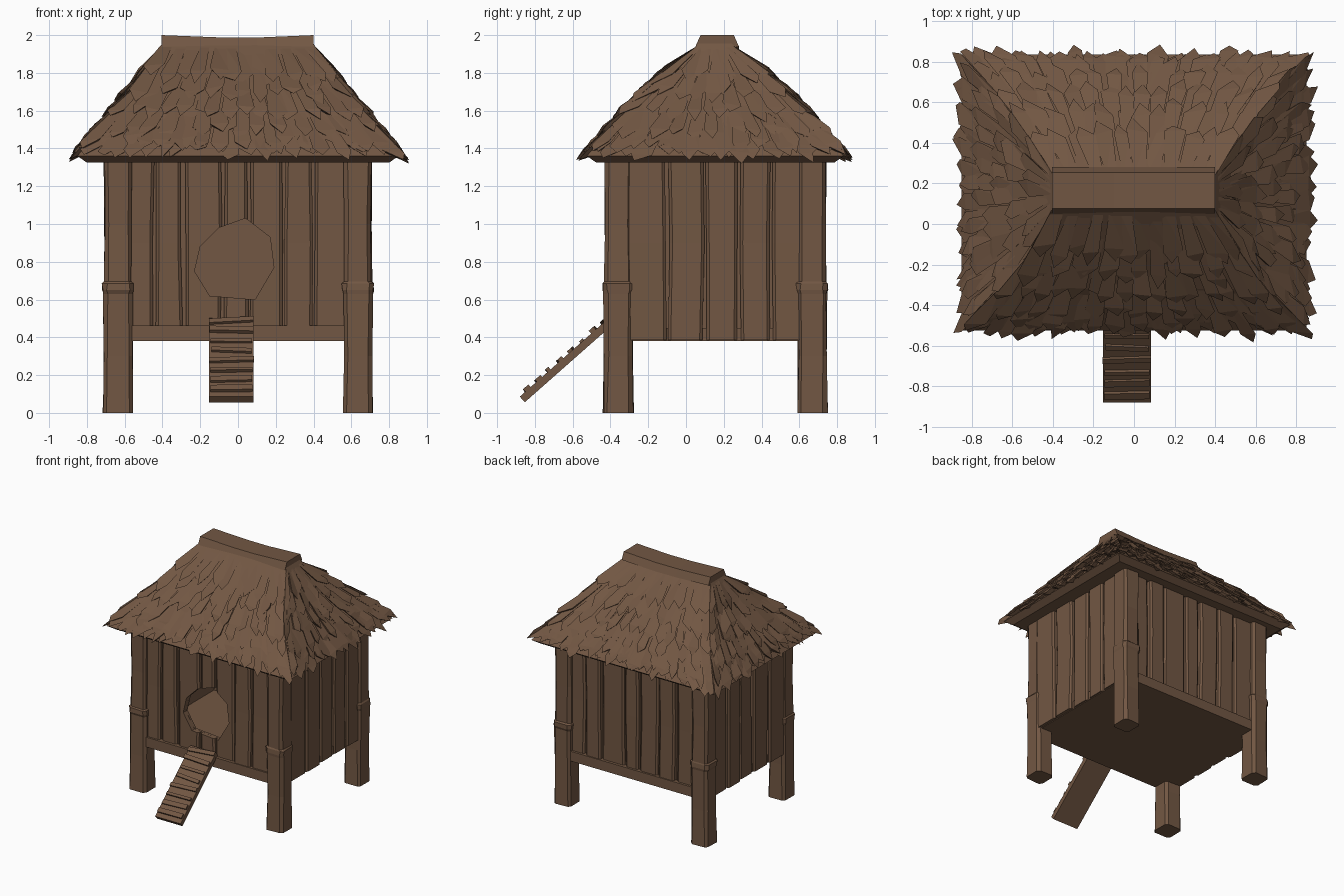
import bpy, bmesh, math, random
from mathutils import Vector

random.seed(4)
cube = bpy.data.objects.get("Cube")
if cube:
    bpy.data.objects.remove(cube, do_unlink=True)

wood = bpy.data.materials.new("weathered_brown")
wood.use_nodes = True
BROWN = (0.168, 0.095, 0.056, 1)
wood.diffuse_color = BROWN
wood.node_tree.nodes["Principled BSDF"].inputs["Base Color"].default_value = BROWN

MID_Y = 0.155          # centre of the house in y
rnd = random.uniform


def finish(bm, name):
    bmesh.ops.recalc_face_normals(bm, faces=bm.faces)
    mesh = bpy.data.meshes.new(name)
    bm.to_mesh(mesh)
    bm.free()
    mesh.materials.append(wood)
    obj = bpy.data.objects.new(name, mesh)
    bpy.context.collection.objects.link(obj)
    return obj


def loft(bm, rings):
    """Closed solid through rings of equal point count."""
    loops = [[bm.verts.new(p) for p in ring] for ring in rings]
    n = len(loops[0])
    for low, high in zip(loops, loops[1:]):
        for i in range(n):
            j = (i + 1) % n
            bm.faces.new((low[i], low[j], high[j], high[i]))
    bm.faces.new(loops[0][::-1])
    bm.faces.new(loops[-1])


def rect(cx, cy, hx, hy, z):
    return [(cx - hx, cy - hy, z), (cx + hx, cy - hy, z),
            (cx + hx, cy + hy, z), (cx - hx, cy + hy, z)]


def box(bm, x0, x1, y0, y1, z0, z1):
    cx, cy, hx, hy = (x0 + x1) / 2, (y0 + y1) / 2, (x1 - x0) / 2, (y1 - y0) / 2
    loft(bm, [rect(cx, cy, hx, hy, z0), rect(cx, cy, hx, hy, z1)])


def planks(name, cuts, z0, place):
    """Uneven tapered boards; place(u, depth, z) puts them on a wall."""
    bm = bmesh.new()
    for a, b in zip(cuts, cuts[1:]):
        rings = []
        front = rnd(0.03, 0.045)
        for z in (z0, 0.9, 1.36):
            l, r = a + rnd(0.002, 0.014), b - rnd(0.002, 0.014)
            f = front + rnd(-0.004, 0.004)
            rings.append([place(l, 0, z), place(r, 0, z), place(r, f - 0.012, z),
                          place(r - 0.015, f, z), place(l + 0.015, f, z),
                          place(l, f - 0.012, z)])
        loft(bm, rings)
    return finish(bm, name)


# Corner posts: stout foot, a proud collar, slimmer upper part
def post_ring(cx, cy, half, z):
    c = half * 0.28
    pts = [(half, c - half), (half, half - c), (half - c, half), (c - half, half),
           (-half, half - c), (-half, c - half), (c - half, -half), (half - c, -half)]
    return [(cx + x + rnd(-0.004, 0.004), cy + y + rnd(-0.004, 0.004), z) for x, y in pts]


for sx, side in ((1, "left"), (-1, "right")):
    for sy, end in ((-1, "front"), (1, "back")):
        bm = bmesh.new()
        cx, cy = sx * 0.635, MID_Y + sy * 0.513
        steps = ((0, 0.08), (0.3, 0.074), (0.63, 0.077), (0.65, 0.083),
                 (0.685, 0.083), (0.695, 0.073), (1.0, 0.07), (1.36, 0.074))
        loft(bm, [post_ring(cx, cy, h, z) for z, h in steps])
        finish(bm, f"{end}_{side}_post")

# Floor and the beams along front and back
bm = bmesh.new()
box(bm, -0.68, 0.68, -0.38, 0.69, 0.38, 0.45)
finish(bm, "floor")
for y0, name in ((-0.415, "front_beam"), (0.685, "back_beam")):
    bm = bmesh.new()
    box(bm, -0.58, 0.58, y0, y0 + 0.04, 0.38, 0.462)
    finish(bm, name)

# Wall linings behind the boards
linings = {"front_lining": (-0.64, 0.64, -0.36, -0.34),
           "back_lining": (-0.64, 0.64, 0.65, 0.67),
           "left_lining": (0.64, 0.66, -0.36, 0.67),
           "right_lining": (-0.66, -0.64, -0.36, 0.67)}
walls = {}
for name, (x0, x1, y0, y1) in linings.items():
    bm = bmesh.new()
    box(bm, x0, x1, y0, y1, 0.4, 1.36)
    walls[name] = finish(bm, name)

# Boards
front_cuts = (-0.6, -0.44, -0.29, -0.08, 0.06, 0.24, 0.4, 0.6)
side_cuts = (-0.32, -0.1, 0.1, 0.28, 0.45, 0.64)
front_boards = planks("front_boards", front_cuts, 0.455, lambda u, d, z: (u, -0.361 - d, z))
planks("back_boards", front_cuts, 0.455, lambda u, d, z: (-u, 0.671 + d, z))
planks("left_boards", side_cuts, 0.385, lambda u, d, z: (0.661 + d, u, z))
planks("right_boards", side_cuts, 0.385, lambda u, d, z: (-0.661 - d, u, z))

# Rough round doorway cut through the front wall
door = ((-0.1, 0.98), (0.04, 1.03), (0.17, 0.93), (0.19, 0.77),
        (0.09, 0.6), (-0.15, 0.62), (-0.23, 0.75), (-0.2, 0.88))
bm = bmesh.new()
loft(bm, [[(x, y, z) for x, z in door] for y in (-0.6, -0.2)])
cutter = finish(bm, "doorway_cutter")
cutter.hide_render = True
for obj in (front_boards, walls["front_lining"]):
    mod = obj.modifiers.new("doorway", "BOOLEAN")
    mod.operation = "DIFFERENCE"
    mod.solver = "EXACT"
    mod.object = cutter
    bpy.context.view_layer.objects.active = obj
    bpy.ops.object.modifier_apply(modifier=mod.name)
bpy.data.objects.remove(cutter, do_unlink=True)

# Ramp with uneven treads
low, high = Vector((-0.035, -0.87, 0.075)), Vector((-0.035, -0.4, 0.49))
along = (high - low).normalized()
up = Vector((0, -along.z, along.y))


def ramp_box(bm, t0, t1, half, bottom, top, skew=0.0):
    rings = []
    for t in (t0, t1):
        c = low.lerp(high, t)
        rings.append([c + Vector((x, 0, 0)) + up * h + along * skew * x
                      for x, h in ((-half, bottom), (half, bottom), (half, top), (-half, top))])
    loft(bm, rings)


bm = bmesh.new()
ramp_box(bm, 0, 1, 0.118, -0.025, 0.015)
finish(bm, "ramp")
bm = bmesh.new()
for i in range(8):
    t = 0.06 + i * 0.125
    ramp_box(bm, t, t + rnd(0.035, 0.06), rnd(0.105, 0.12), 0.01, rnd(0.025, 0.036), rnd(-0.1, 0.1))
finish(bm, "ramp_treads")

# Roof shell: half width, half depth and height from ridge to eave
profile = ((0.39, 0.07, 1.97), (0.53, 0.315, 1.75), (0.66, 0.475, 1.6), (0.85, 0.68, 1.36))
bm = bmesh.new()
eave = [rect(0, MID_Y, 0.8, 0.63, 1.325)]
loft(bm, eave + [rect(0, MID_Y, hx, hy, z) for hx, hy, z in reversed(profile)])
finish(bm, "roof_shell")


def section(z):
    """Half width and half depth of the roof at a height."""
    for (x0, y0, z0), (x1, y1, z1) in zip(profile, profile[1:]):
        if z >= z1 or z1 == profile[-1][2]:
            f = (z0 - z) / (z0 - z1)
            return x0 + (x1 - x0) * f, y0 + (y1 - y0) * f


def roof_point(side, u, z, lift):
    hx, hy = section(z)
    if side in ("front", "back"):
        s = -1 if side == "front" else 1
        return Vector((u * hx, MID_Y + s * (hy + lift * 0.65), z + lift * 0.7))
    s = 1 if side == "left" else -1
    return Vector((s * (hx + lift * 0.75), MID_Y + u * hy, z + lift * 0.6))


def tuft(bm, side, u, w, top, bottom):
    """One pointed wedge of straw lying down the slope."""
    lift = rnd(0.012, 0.035)
    skew = rnd(-0.5, 0.5) * w
    a = roof_point(side, u - w * 0.7, top, -0.004)
    b = roof_point(side, u + w * 0.7, top, -0.004)
    c = roof_point(side, u - w + skew, bottom + rnd(0, 0.03), lift + rnd(-0.01, 0.01))
    d = roof_point(side, u + w + skew, bottom + rnd(0, 0.03), lift + rnd(-0.01, 0.01))
    t = roof_point(side, u + skew * 2, bottom - rnd(0.015, 0.045), lift)
    e = roof_point(side, u, bottom + 0.03, -0.03)
    a, b, c, d, t, e = [bm.verts.new(p) for p in (a, b, c, d, t, e)]
    for f in ((a, b, d), (a, d, c), (c, d, t), (a, c, e), (c, t, e),
              (t, d, e), (d, b, e), (b, a, e)):
        bm.faces.new(f)


# Overlapping rows of thatch on all four slopes
for side in ("front", "back", "left", "right"):
    bm = bmesh.new()
    for z in (1.77, 1.67, 1.57, 1.47, 1.4, 1.365):
        hx, hy = section(z)
        half = hx if side in ("front", "back") else hy
        n = max(5, round(2 * half / 0.085))
        for i in range(n):
            u = -1 + (2 * i + 1) / n + rnd(-0.3, 0.3) / n
            tuft(bm, side, u, rnd(0.9, 1.35) / n, min(1.95, z + rnd(0.16, 0.24)), z + rnd(-0.015, 0.03))
    finish(bm, f"{side}_thatch")

# Ridge cap, sagging slightly in the middle
bm = bmesh.new()
section_pts = ((-0.115, -0.06), (-0.088, 0), (0.088, 0), (0.115, -0.06), (0.06, -0.075), (-0.06, -0.075))
loft(bm, [[(x, MID_Y + 0.01 + y, z + h) for y, h in section_pts]
          for x, z in ((-0.405, 2.0), (-0.1, 1.988), (0.1, 1.987), (0.4, 2.0))])
finish(bm, "ridge_cap")
